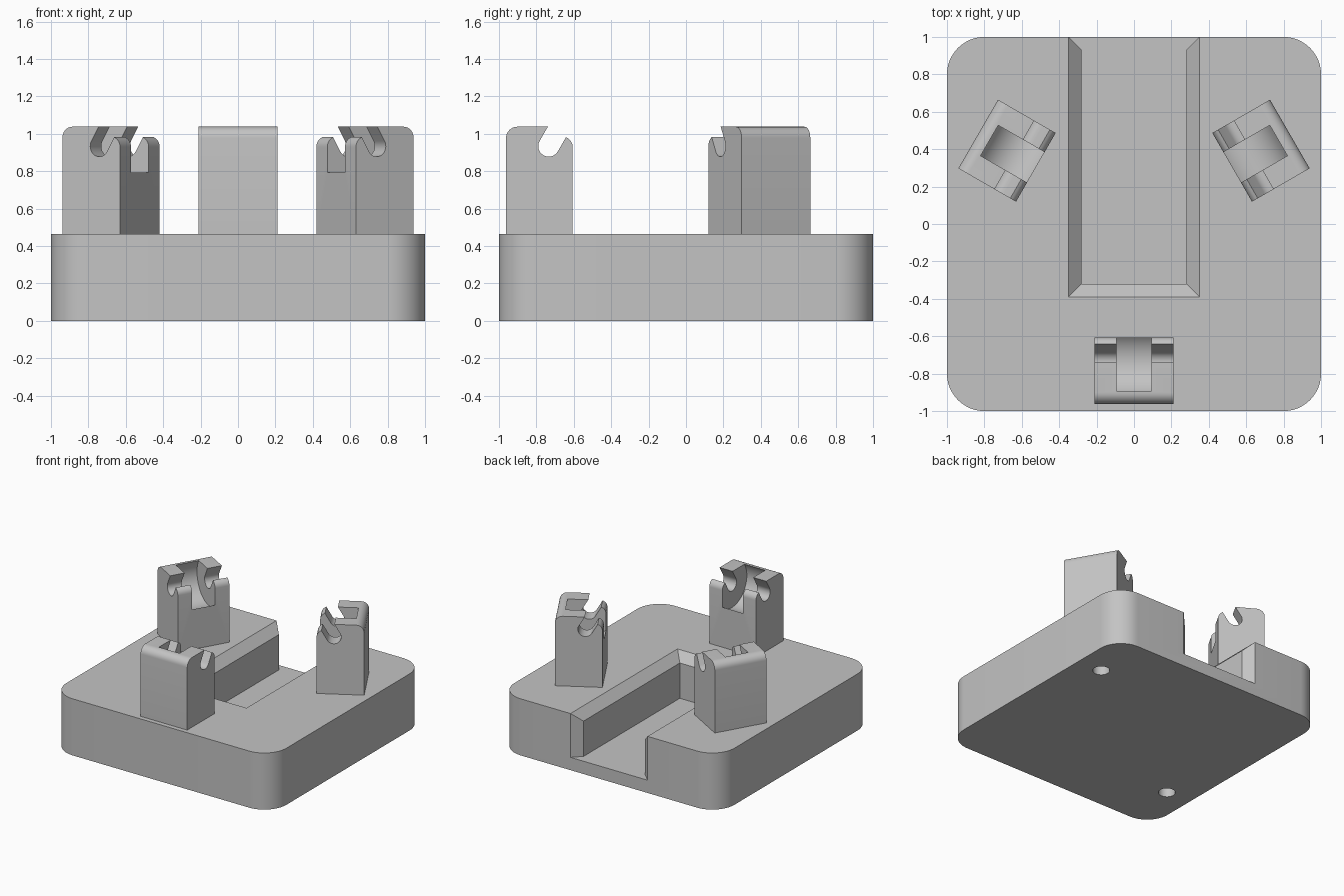
import bpy
from math import sin, cos, pi, radians
from mathutils import Matrix, Vector

if "Cube" in bpy.data.objects:
    bpy.data.objects.remove(bpy.data.objects["Cube"], do_unlink=True)

grey = bpy.data.materials.new("plain_grey")
grey.use_nodes = True
GREY = (0.55, 0.55, 0.55, 1)
grey.diffuse_color = GREY
grey.node_tree.nodes["Principled BSDF"].inputs["Base Color"].default_value = GREY


def arc(cx, cy, r, start, end, steps):
    """Points on an arc, angles in degrees."""
    angles = [radians(start + (end - start) * i / steps) for i in range(steps + 1)]
    return [(cx + r * cos(a), cy + r * sin(a)) for a in angles]


def solid(name, ring_a, ring_b):
    """Closed solid spanning two matching rings of 3D points."""
    n = len(ring_a)
    faces = [tuple(range(n))[::-1], tuple(range(n, 2 * n))]
    faces += [(i, (i + 1) % n, n + (i + 1) % n, n + i) for i in range(n)]
    mesh = bpy.data.meshes.new(name)
    mesh.from_pydata(list(ring_a) + list(ring_b), [], faces)
    mesh.materials.append(grey)
    obj = bpy.data.objects.new(name, mesh)
    bpy.context.collection.objects.link(obj)
    return obj


def upright(name, outline, z0, z1):
    return solid(name, [(x, y, z0) for x, y in outline], [(x, y, z1) for x, y in outline])


def across(name, profile, half):
    return solid(name, [(-half, y, z) for y, z in profile], [(half, y, z) for y, z in profile])


def rect(half, y0, y1):
    return [(-half, y0), (half, y0), (half, y1), (-half, y1)]


def activate(obj):
    bpy.ops.object.select_all(action="DESELECT")
    obj.select_set(True)
    bpy.context.view_layer.objects.active = obj


def cut(obj, cutter):
    cutter.hide_render = True
    activate(obj)
    mod = obj.modifiers.new("cut", "BOOLEAN")
    mod.operation = "DIFFERENCE"
    mod.solver = "EXACT"
    mod.object = cutter
    bpy.ops.object.modifier_apply(modifier=mod.name)
    bpy.data.objects.remove(cutter, do_unlink=True)


def smooth(obj):
    activate(obj)
    bpy.ops.object.shade_smooth_by_angle(angle=radians(25))


# Base block with rounded corners
BASE_TOP, FLOOR, R = 0.465, 0.105, 0.2
outline = []
for k, (sx, sy) in enumerate([(1, 1), (-1, 1), (-1, -1), (1, -1)]):
    outline += arc(sx * (1 - R), sy * (1 - R), R, 90 * k, 90 * k + 90, 12)
base = upright("base", outline, 0, BASE_TOP)

# Channel open at the back, chamfered along its rim and its mouth
HALF, END, CH = 0.28, -0.32, 0.07
cut(base, upright("channel", rect(HALF, END, 1.2), FLOOR, 0.7))
rise = 2 * CH
low, high = rect(HALF, END, 1.2), rect(HALF + rise, END - rise, 1.2)
cut(base, solid("rim", [(x, y, BASE_TOP - CH) for x, y in low],
                [(x, y, BASE_TOP + CH) for x, y in high]))
mouth = [(-HALF, 1 - CH), (HALF, 1 - CH), (HALF + rise, 1 + CH), (-HALF - rise, 1 + CH)]
cut(base, upright("mouth", mouth, FLOOR, 0.7))

# Two blind holes in the underside
for s in (1, -1):
    cut(base, upright("hole", arc(s * 0.78, s * 0.545, 0.064, 0, 345, 23), -0.1, 0.25))
smooth(base)

# Post profile: rounded outer edge, slanted snap slot, lower rounded lip
OUT, INN, TOP, LIP = -0.962, -0.606, 1.038, 0.985
PIN = Vector((-0.734, 0.934))
SLOT = 0.056
slope = Vector((cos(pi / 3), sin(pi / 3)))
side = Vector((slope.y, -slope.x))


def slot_edge(sign, z):
    p = PIN + sign * SLOT * side
    return tuple(p + slope * ((z - p.y) / slope.y))


profile = [(OUT, BASE_TOP), (INN, BASE_TOP)]
profile += arc(INN - 0.055, 0.93, 0.055, 0, 65, 6)
profile += [slot_edge(1, 0.982)]
profile += arc(PIN.x, PIN.y, SLOT, -30, -210, 16)
profile += [slot_edge(-1, TOP)]
profile += arc(OUT + 0.06, TOP - 0.06, 0.06, 90, 180, 8)

# Three posts around the centre, each hollowed by a round pocket
for k, name in enumerate(["front_post", "left_post", "right_post"]):
    post = across(name, profile, 0.212)
    cut(post, across("pocket", arc(PIN.x, PIN.y, 0.19, 0, 354, 59), 0.094))
    post.data.transform(Matrix.Rotation(radians(120 * k), 4, "Z"))
    smooth(post)
